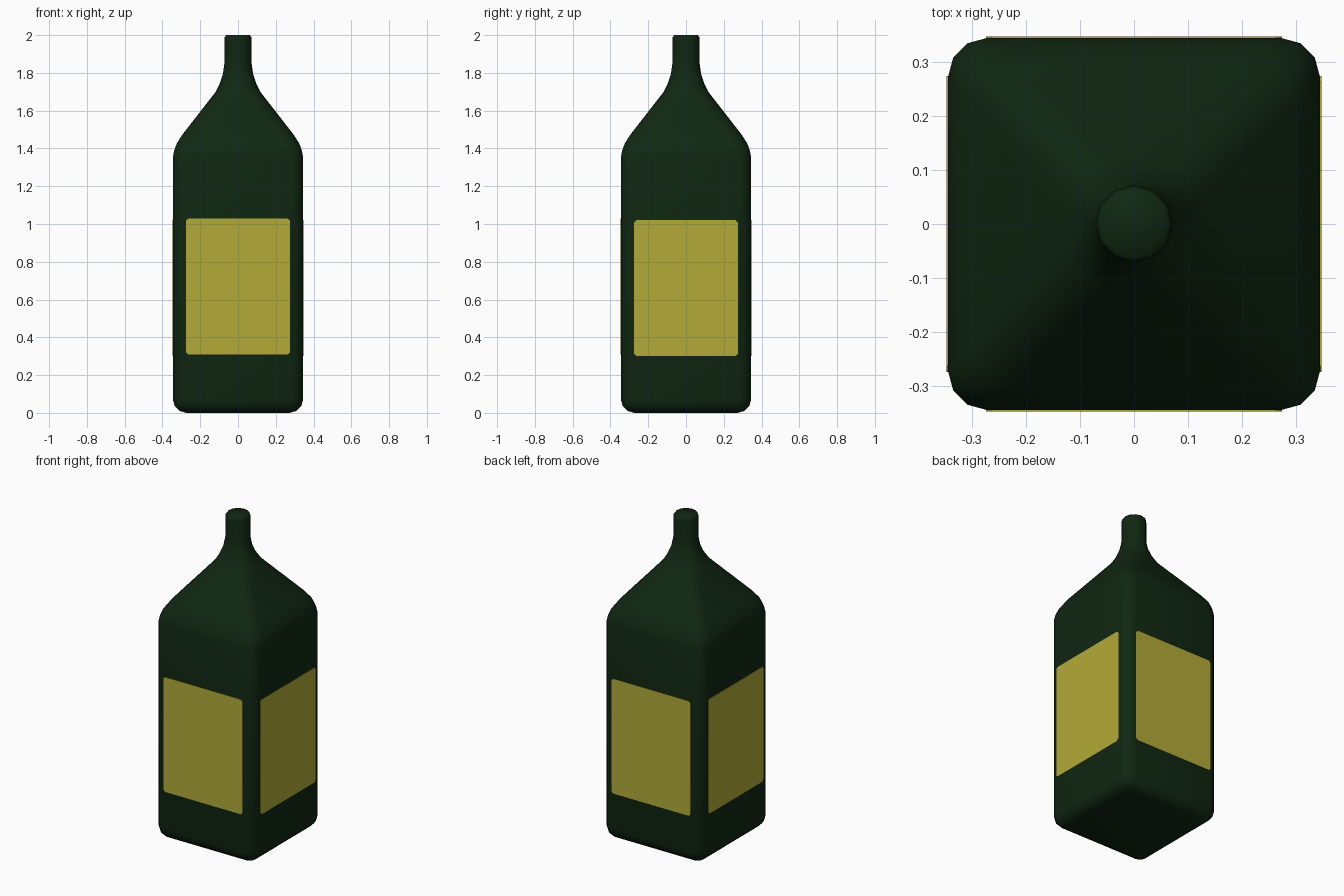
import bpy, bmesh, math
from mathutils import Matrix

if "Cube" in bpy.data.objects:
    bpy.data.objects.remove(bpy.data.objects["Cube"])


def material(name, rgb):
    m = bpy.data.materials.new(name)
    m.diffuse_color = (*rgb, 1)
    m.use_nodes = True
    m.node_tree.nodes["Principled BSDF"].inputs["Base Color"].default_value = m.diffuse_color
    return m


green = material("dark green glass", (0.005, 0.020, 0.006))
yellow = material("yellow label paper", (0.45, 0.41, 0.04))


def make_object(name, bm, mat):
    bmesh.ops.recalc_face_normals(bm, faces=bm.faces[:])
    me = bpy.data.meshes.new(name)
    bm.to_mesh(me)
    bm.free()
    me.materials.append(mat)
    ob = bpy.data.objects.new(name, me)
    bpy.context.collection.objects.link(ob)
    return ob


# Rounded-square section: four corners of three segments each
def section(half, radius):
    c = half - radius
    pts = []
    for q in range(4):
        for s in range(4):
            a = math.radians(q * 90 + s * 30)
            m = math.radians(q * 90 + 45)
            pts.append((math.copysign(c, math.cos(m)) + radius * math.cos(a),
                        math.copysign(c, math.sin(m)) + radius * math.sin(a)))
    return pts


# Bottle: (half width, height) from base to mouth
R = 0.072
profile = [(0.273, 0.0), (0.309, 0.010), (0.335, 0.036), (0.345, 0.072),
           (0.345, 1.35), (0.339, 1.385), (0.325, 1.425), (0.297, 1.47),
           (0.118, 1.70), (0.096, 1.745), (0.080, 1.795), (0.072, 1.85),
           (0.072, 1.975), (0.070, 1.99), (0.063, 2.0)]
bm = bmesh.new()
rings = []
for half, z in profile:
    # base corners round off to a point, the neck becomes a full circle
    radius = min(R, half, max(half - 0.273, 0)) if z < 0.07 else min(R, half)
    rings.append([bm.verts.new((x, y, z)) for x, y in section(half, radius)])
for a, b in zip(rings, rings[1:]):
    for i in range(16):
        j = (i + 1) % 16
        bm.faces.new((a[i], a[j], b[j], b[i]))
bm.faces.new(rings[0])
bm.faces.new(rings[-1])
bmesh.ops.remove_doubles(bm, verts=bm.verts[:], dist=0.0005)
bottle = make_object("bottle", bm, green)
bpy.context.view_layer.objects.active = bottle
bottle.select_set(True)
bpy.ops.object.shade_smooth_by_angle(angle=math.radians(60))
bottle.select_set(False)


# Labels: thin plates with clipped corners, one on each side
def label(name, angle, z0):
    w, h, c = 0.275, 0.72, 0.012
    outline = [(-w + c, 0), (w - c, 0), (w, c), (w, h - c),
               (w - c, h), (-w + c, h), (-w, h - c), (-w, c)]
    bm = bmesh.new()
    face = bm.faces.new([bm.verts.new((x, -0.3475, z0 + z)) for x, z in outline])
    ext = bmesh.ops.extrude_face_region(bm, geom=[face])
    for v in ext["geom"]:
        if isinstance(v, bmesh.types.BMVert):
            v.co.y += 0.004
    bm.transform(Matrix.Rotation(math.radians(angle), 4, 'Z'))
    make_object(name, bm, yellow)


for name, angle, z0 in (("front_label", 0, 0.31), ("right_label", 90, 0.30),
                        ("back_label", 180, 0.30), ("left_label", 270, 0.305)):
    label(name, angle, z0)
